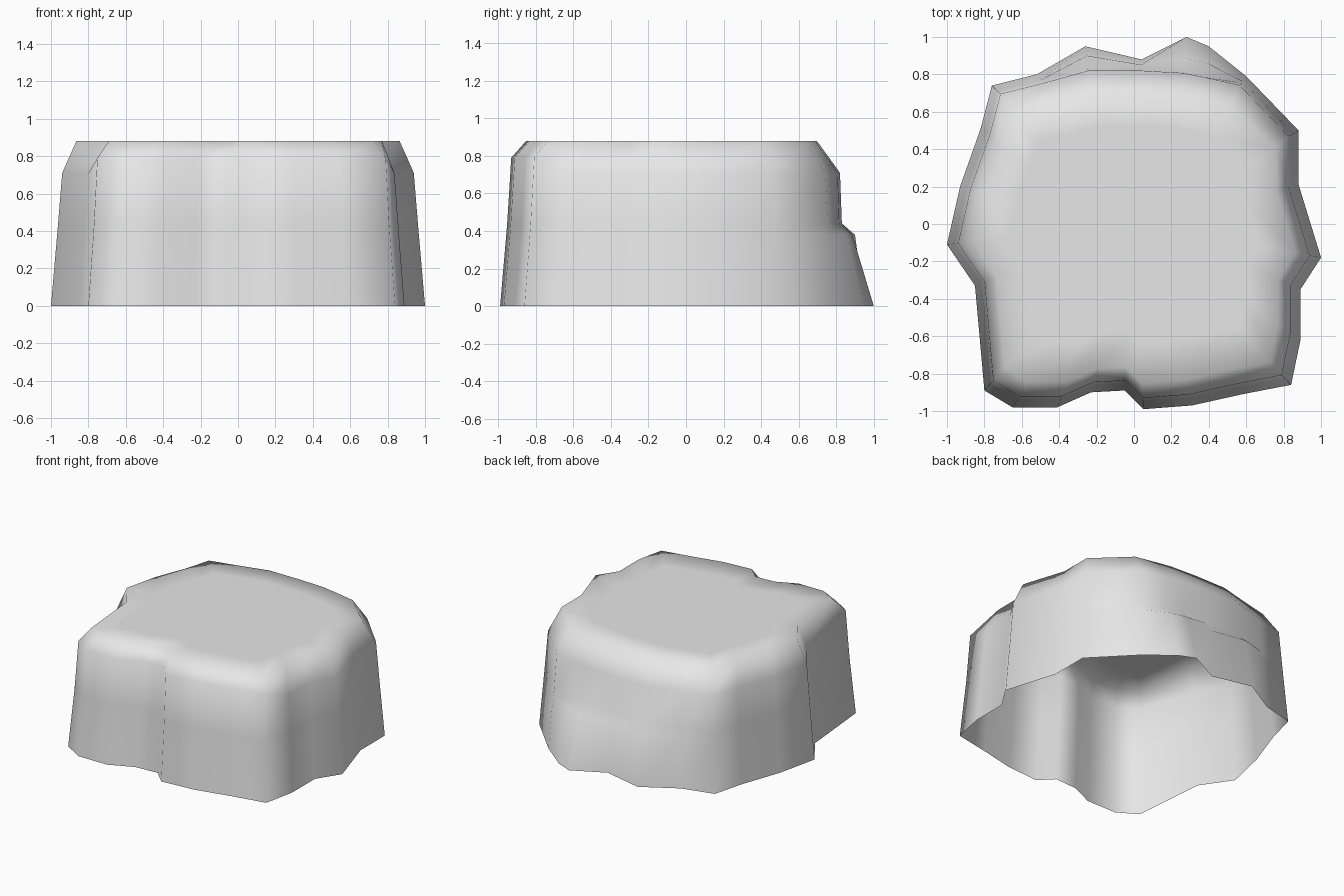
import bpy
import bmesh

cube = bpy.data.objects.get("Cube")
if cube:
    bpy.data.objects.remove(cube, do_unlink=True)

# Irregular footprint of the rock, counterclockwise from the front right corner
footprint = [
    (-.80, -.89), (-.65, -.98), (-.41, -.98), (-.23, -.90), (-.05, -.89),
    (.05, -.99), (.31, -.97), (.58, -.91), (.84, -.86), (.89, -.62),
    (.89, -.35), (1, -.18), (.88, .21), (.88, .50), (.60, .79),
    (.40, .95), (.28, 1), (.04, .88), (-.26, .95), (-.52, .80),
    (-.76, .74), (-.82, .51), (-.93, .20), (-1, -.11), (-.85, -.33),
]


def ring_points(scale, back_limit, height):
    """Shrink the footprint and trim its back to a wall, at one height."""
    points = []
    for x, y in footprint:
        px, py = x * scale, y * scale
        limit = min(back_limit, back_limit + .04 - .2 * px)
        points.append((px, min(py, limit), height))
    return points


def shoulder_points():
    """Upper edge of the walls, a little higher along the front."""
    points = ring_points(.94, .82, .71)
    return [(x, y, .79 if y < -.6 else z) for x, y, z in points]


def inset_points(points, side, front, back, height):
    """Pull a ring inward by separate amounts for sides, front and back."""
    return [(x * side, y * (front if y < 0 else back), height)
            for x, y, z in points]


# Walls with two low ledges at the back, bevelled shoulder and flat top
base = [(x, y, 0) for x, y in footprint]
ledge_edge = ring_points(.967, .90, .38)
ledge_inner = ring_points(.962, .83, .44)
shoulder = shoulder_points()
top_edge = inset_points(shoulder, .92, .915, .85, .88)
top_inner = inset_points(top_edge, .78, .75, .75, .88)

bm = bmesh.new()
rings = [[bm.verts.new(p) for p in ring] for ring in
         (base, ledge_edge, ledge_inner, shoulder, top_edge, top_inner)]
count = len(footprint)
for lower, upper in zip(rings, rings[1:]):
    for i in range(count):
        j = (i + 1) % count
        bm.faces.new((lower[i], lower[j], upper[j], upper[i]))
bm.faces.new(rings[-1])
for face in bm.faces:
    face.smooth = True

mesh = bpy.data.meshes.new("rock")
bm.to_mesh(mesh)
bm.free()
rock = bpy.data.objects.new("rock", mesh)
bpy.context.collection.objects.link(rock)

# Plain grey stone
stone = bpy.data.materials.new("stone_grey")
stone.use_nodes = True
colour = (.8, .8, .8, 1)
stone.diffuse_color = colour
stone.node_tree.nodes["Principled BSDF"].inputs["Base Color"].default_value = colour
mesh.materials.append(stone)
